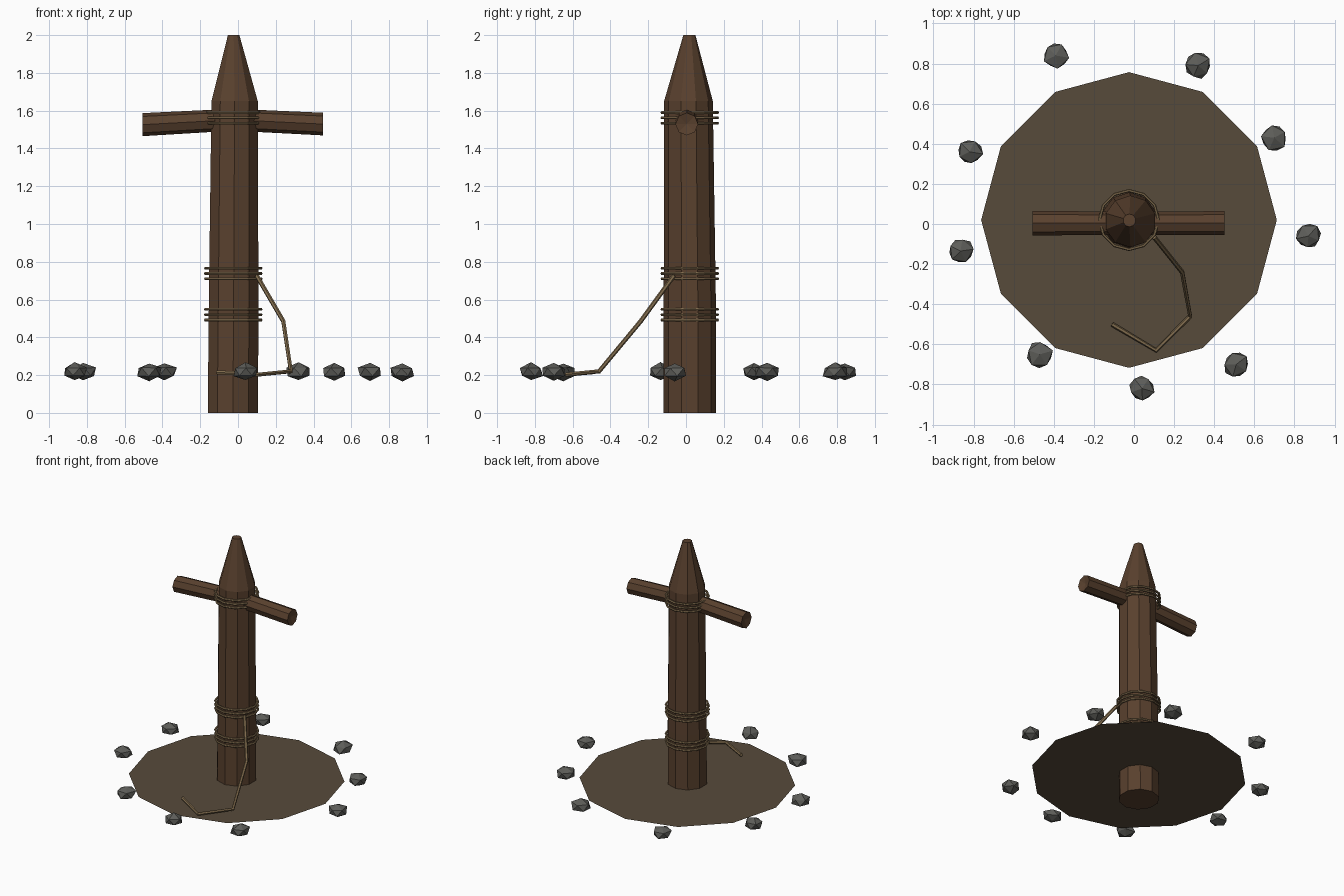
import bpy, bmesh, math, random
from mathutils import Vector, Matrix

random.seed(4)
if "Cube" in bpy.data.objects:
    bpy.data.objects.remove(bpy.data.objects["Cube"])

CENTRE = Vector((-0.025, 0.02, 0))


def material(name, colour):
    mat = bpy.data.materials.new(name)
    mat.use_nodes = True
    mat.diffuse_color = (*colour, 1)
    bsdf = next(n for n in mat.node_tree.nodes if n.type == 'BSDF_PRINCIPLED')
    bsdf.inputs["Base Color"].default_value = (*colour, 1)
    bsdf.inputs["Roughness"].default_value = 0.9
    return mat


WOOD = material("wood", (0.1, 0.052, 0.027))
ROPE = material("rope", (0.22, 0.15, 0.075))
DIRT = material("dirt", (0.095, 0.07, 0.043))
STONE = material("stone", (0.11, 0.11, 0.1))


def finish(bm, name, mat):
    bmesh.ops.recalc_face_normals(bm, faces=bm.faces)
    mesh = bpy.data.meshes.new(name)
    bm.to_mesh(mesh)
    bm.free()
    mesh.materials.append(mat)
    obj = bpy.data.objects.new(name, mesh)
    bpy.context.collection.objects.link(obj)
    return obj


def loft(name, mat, stations, sides, u, v, turn=0, inset=0):
    """Skin polygons of given (centre, radius) lying in the u-v plane."""
    bm = bmesh.new()
    u, v = Vector(u), Vector(v)
    rings = []
    for centre, radius in stations:
        angles = [turn + math.tau * i / sides for i in range(sides)]
        rings.append([bm.verts.new(Vector(centre) + radius * (u * math.cos(a) + v * math.sin(a)))
                      for a in angles])
    for a, b in zip(rings, rings[1:]):
        for i in range(sides):
            j = (i + 1) % sides
            bm.faces.new((a[i], a[j], b[j], b[i]))
    # End caps are fans around a slightly sunken centre
    for ring, station, inner in ((rings[0], stations[0], stations[1]),
                                 (rings[-1], stations[-1], stations[-2])):
        centre = Vector(station[0])
        hub = bm.verts.new(centre + (Vector(inner[0]) - centre).normalized() * inset)
        for i in range(sides):
            bm.faces.new((ring[i], ring[(i + 1) % sides], hub))
    return finish(bm, name, mat)


def rope(name, points, radius, closed=False):
    curve = bpy.data.curves.new(name, 'CURVE')
    curve.dimensions = '3D'
    curve.bevel_depth = radius
    curve.bevel_resolution = 1
    curve.use_fill_caps = True
    spline = curve.splines.new('POLY')
    spline.points.add(len(points) - 1)
    for p, co in zip(spline.points, points):
        p.co = (*co, 1)
    spline.use_cyclic_u = closed
    spline.use_smooth = False
    curve.materials.append(ROPE)
    obj = bpy.data.objects.new(name, curve)
    bpy.context.collection.objects.link(obj)


# Sharpened post
loft("post", WOOD,
     [((-0.027, 0.02, 0), 0.14), ((-0.023, 0.02, 0.6), 0.138),
      ((-0.018, 0.013, 1.65), 0.129), ((-0.023, 0.018, 2), 0.032)],
     10, (1, 0, 0), (0, 1, 0), math.pi / 10)

# Slightly bowed crossbar
loft("crossbar", WOOD,
     [((-0.505, 0.004, 1.526), 0.061), ((-0.027, 0.004, 1.552), 0.058),
      ((0.45, 0.004, 1.529), 0.06)],
     8, (0, 1, 0), (0, 0, 1), 0, 0.015)

# Rope wraps, three turns each
for label, height in (("lower", 0.52), ("middle", 0.738), ("upper", 1.562)):
    for turn in range(3):
        z = height + (turn - 1) * 0.028
        ring = [CENTRE + Vector((0.147 * math.cos(a), 0.147 * math.sin(a), z))
                for a in (math.tau * i / 12 for i in range(12))]
        rope(f"{label}_rope_wrap_{turn + 1}", ring, 0.008, True)

# Loose rope end trailing over the ground
rope("loose_rope", [(0.1, -0.065, 0.725), (0.24, -0.24, 0.485), (0.28, -0.46, 0.22),
                    (0.11, -0.63, 0.203), (-0.11, -0.5, 0.215)], 0.012)

# Ground patch
bm = bmesh.new()
bmesh.ops.create_circle(bm, cap_ends=True, cap_tris=True, segments=12, radius=0.737,
                        matrix=Matrix.Translation(CENTRE + Vector((0, 0, 0.192))))
ground = finish(bm, "ground_patch", DIRT)
if ground.data.polygons[0].normal.z < 0:
    ground.data.flip_normals()

# Ring of stones
stones = [(-0.39, 0.84), (0.32, 0.79), (0.70, 0.43), (0.87, -0.06), (0.51, -0.70),
          (0.04, -0.82), (-0.47, -0.65), (-0.865, -0.135), (-0.82, 0.36)]
for n, (x, y) in enumerate(stones):
    bm = bmesh.new()
    bmesh.ops.create_icosphere(bm, subdivisions=1, radius=0.07)
    for vert in bm.verts:
        vert.co *= random.uniform(0.88, 1.1)
        vert.co.z *= 0.68
    place = Matrix.Translation((x, y, 0.217)) @ Matrix.Rotation(random.uniform(0, math.tau), 4, 'Z')
    bmesh.ops.transform(bm, matrix=place, verts=bm.verts)
    finish(bm, f"stone_{n + 1}", STONE)
